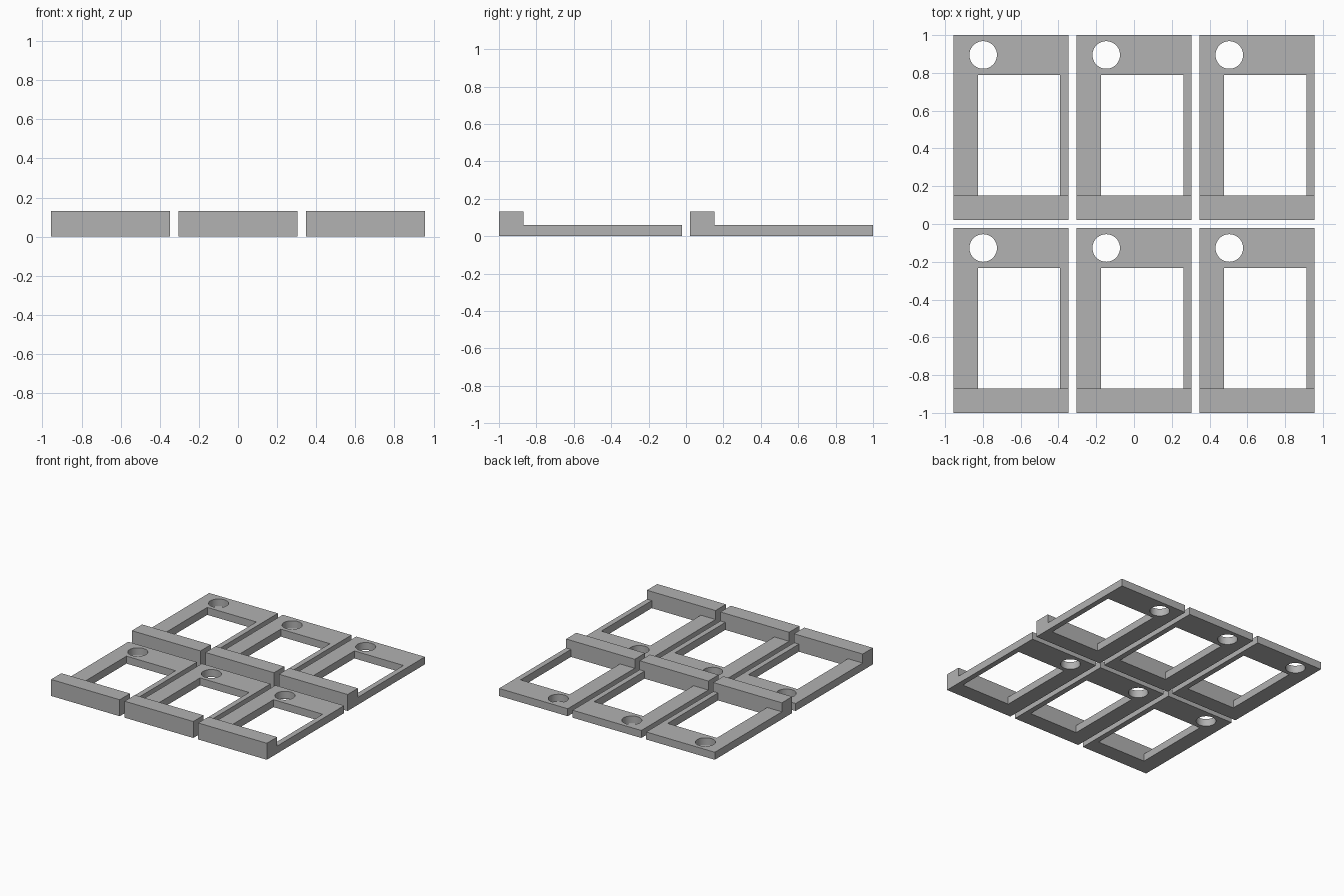
import bpy, bmesh, math

if "Cube" in bpy.data.objects:
    bpy.data.objects.remove(bpy.data.objects["Cube"])

W, D = 0.608, 0.978            # outer size of one frame
PITCH_X, PITCH_Y = 0.6515, 1.022
PLATE, BAR_H, BAR_D = 0.06, 0.132, 0.13

grey = bpy.data.materials.new("grey")
grey.diffuse_color = (0.445, 0.445, 0.445, 1)
grey.use_nodes = True
grey.node_tree.nodes["Principled BSDF"].inputs["Base Color"].default_value = grey.diffuse_color


def prism(name, points, vec):
    """Closed solid from a flat outline pushed along a vector."""
    bm = bmesh.new()
    base = bm.faces.new([bm.verts.new(p) for p in points])
    ext = bmesh.ops.extrude_face_region(bm, geom=[base], use_keep_orig=True)
    verts = [g for g in ext["geom"] if isinstance(g, bmesh.types.BMVert)]
    bmesh.ops.translate(bm, verts=verts, vec=vec)
    bmesh.ops.recalc_face_normals(bm, faces=bm.faces[:])
    me = bpy.data.meshes.new(name)
    bm.to_mesh(me)
    bm.free()
    ob = bpy.data.objects.new(name, me)
    bpy.context.collection.objects.link(ob)
    return ob


# Frame body: L-shaped side profile swept across the width
profile = [(0, 0), (D, 0), (D, PLATE), (BAR_D, PLATE), (BAR_D, BAR_H), (0, BAR_H)]
frame = prism("frame", [(0, y, z) for y, z in profile], (W, 0, 0))
frame.data.materials.append(grey)

# Cutters: rectangular window behind the bar, round hole in the back corner
x0, x1, y0, y1 = 0.13, 0.565, BAR_D, 0.768
window = prism("window_cutter", [(x0, y0, -0.1), (x1, y0, -0.1), (x1, y1, -0.1), (x0, y1, -0.1)], (0, 0, 0.3))
ring = [2 * math.pi * i / 48 for i in range(48)]
hole = prism("hole_cutter", [(0.157 + 0.073 * math.cos(a), 0.873 + 0.073 * math.sin(a), -0.1) for a in ring], (0, 0, 0.3))
for cutter in (window, hole):
    cutter.hide_render = True
    mod = frame.modifiers.new(cutter.name, "BOOLEAN")
    mod.object, mod.operation, mod.solver = cutter, "DIFFERENCE", "EXACT"

# Bake the cuts, then discard the cutters
bpy.context.view_layer.update()
cut = bpy.data.meshes.new_from_object(frame.evaluated_get(bpy.context.evaluated_depsgraph_get()))
frame.modifiers.clear()
frame.data = cut
for cutter in (window, hole):
    bpy.data.objects.remove(cutter)
bpy.context.view_layer.objects.active = frame
frame.select_set(True)
bpy.ops.object.shade_smooth_by_angle(angle=math.radians(30))

# Lay out a grid of three by two frames
for row in range(2):
    for col in range(3):
        ob = frame if row == col == 0 else frame.copy()
        if ob is not frame:
            bpy.context.collection.objects.link(ob)
        ob.name = f"frame_{row + 1}_{col + 1}"
        ob.location = (-W / 2 + (col - 1) * PITCH_X, -1 + row * PITCH_Y, 0)
